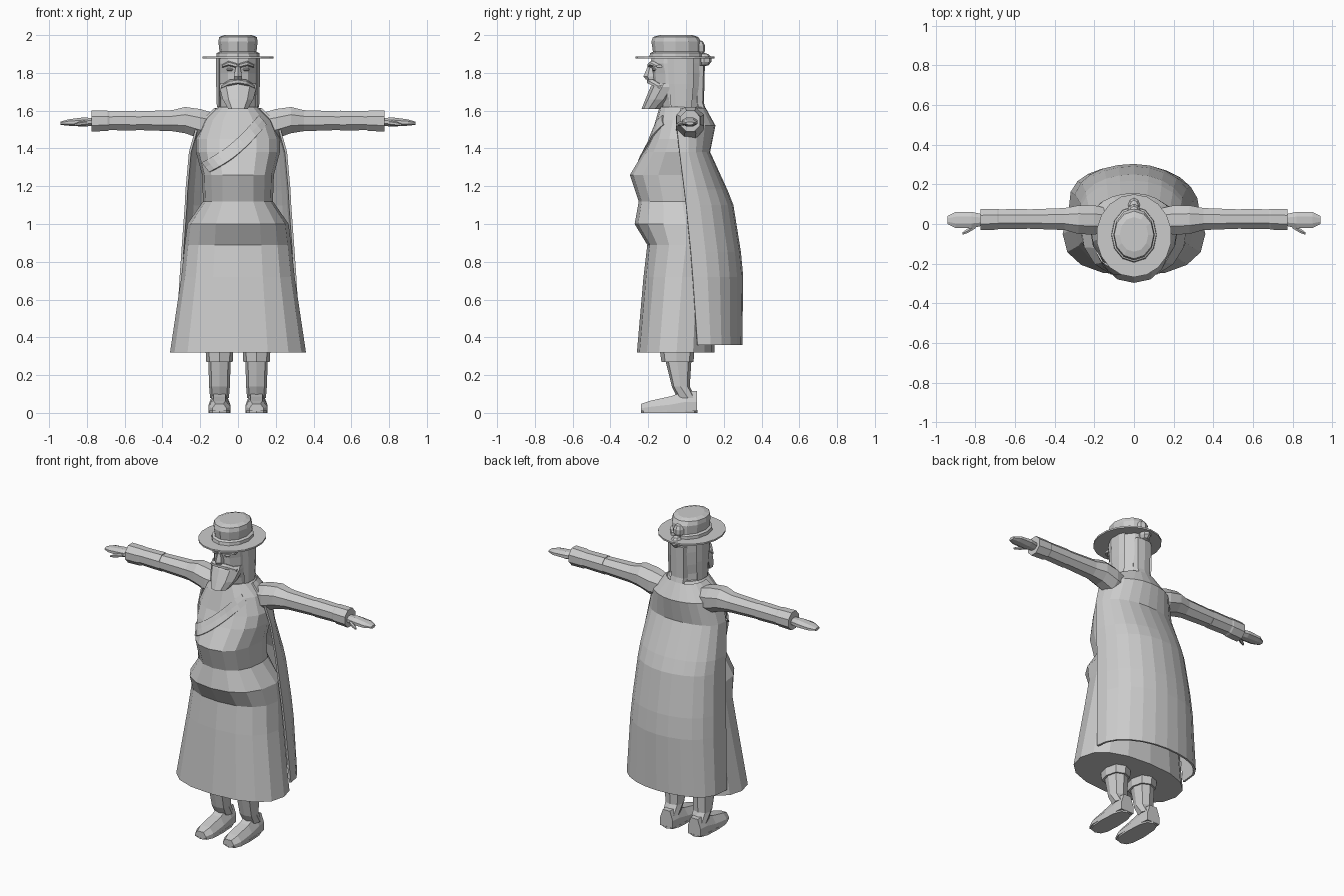
import bpy, bmesh, math
from mathutils import Vector
from mathutils.bvhtree import BVHTree

grey = bpy.data.materials.new("light_grey")
grey.diffuse_color = (0.6, 0.6, 0.6, 1)


def finish(name, bm, thickness=0):
    bmesh.ops.recalc_face_normals(bm, faces=bm.faces)
    me = bpy.data.meshes.new(name)
    bm.to_mesh(me)
    bm.free()
    me.materials.append(grey)
    ob = bpy.data.objects.new(name, me)
    bpy.context.collection.objects.link(ob)
    if thickness:
        mod = ob.modifiers.new("thickness", 'SOLIDIFY')
        mod.thickness = thickness
        mod.offset = 0
    return ob


def loft(name, rings, closed=True, thickness=0):
    """Skin a list of point rings; closed rings also get end caps."""
    bm = bmesh.new()
    vs = [[bm.verts.new(p) for p in r] for r in rings]
    n = len(vs[0])
    for a, b in zip(vs, vs[1:]):
        for i in range(n if closed else n - 1):
            j = (i + 1) % n
            bm.faces.new((a[i], a[j], b[j], b[i]))
    if closed:
        bm.faces.new(vs[0])
        bm.faces.new(vs[-1])
    return finish(name, bm, thickness)


def flat_ring(z, rx, yf, ym, yb, n=14, cx=0, p=1):
    """Horizontal ring with separate front and back depth; p below 1 is boxier."""
    pts = []
    for i in range(n):
        a = 2 * math.pi * i / n
        s, c = round(math.sin(a), 6), round(math.cos(a), 6)
        pts.append((cx + rx * math.copysign(abs(s) ** p, s),
                    ym + (yf - ym if c > 0 else yb - ym) * abs(c) ** p, z))
    return pts


def stack(name, rows, n=14, cx=0, p=1):
    return loft(name, [flat_ring(*r, n=n, cx=cx, p=p) for r in rows])


def limb(name, rows, s, n=8):
    """Loft along x: rows of x, y, z, depth radius, height radius."""
    rings = []
    for x, cy, cz, ry, rz in rows:
        angles = [2 * math.pi * (i + 0.5) / n for i in range(n)]
        rings.append([(s * x, cy + ry * math.cos(a), cz + rz * math.sin(a)) for a in angles])
    return loft(name, rings)


def ball(name, loc, size):
    bm = bmesh.new()
    bmesh.ops.create_uvsphere(bm, u_segments=8, v_segments=5, radius=1)
    for v in bm.verts:
        v.co = Vector(loc) + Vector(c * s for c, s in zip(v.co, size))
    return finish(name, bm)


# Long robe with belly folds
robe = stack("robe", [
    (.32, .36, -.26, -.05, .15), (.72, .30, -.225, -.02, .15),
    (.89, .282, -.205, 0, .15), (1.0, .268, -.272, 0, .15),
    (1.12, .185, -.25, -.02, .14), (1.26, .19, -.297, -.03, .11),
    (1.38, .222, -.225, -.02, .10), (1.45, .222, -.19, -.01, .11),
    (1.55, .18, -.16, 0, .11), (1.62, .105, -.14, -.02, .09)], n=16, p=.86)

# Cape: open half shell behind the shoulders, squarer on one side
cape = []
for z, rx, yf, yb in [(.36, .325, .06, .292), (.72, .303, .035, .297), (.85, .294, .025, .285),
                      (1.1, .276, .0, .245), (1.18, .272, -.01, .213), (1.38, .254, -.035, .122),
                      (1.52, .215, -.05, .15), (1.61, .12, -.03, .10)]:
    row = []
    for i in range(13):
        c, s = math.cos(math.pi * i / 12), abs(math.sin(math.pi * i / 12))
        row.append((rx * c, yf + (yb - yf) * s ** (.62 if c < -.01 else .9), z))
    cape.append(row)
loft("cape", cape, closed=False, thickness=.012)

# Sash laid diagonally over the chest
tree = BVHTree.FromPolygons([v.co for v in robe.data.vertices],
                            [p.vertices[:] for p in robe.data.polygons])
strip = []
for i in range(12):
    t = i / 11
    x, z = .13 - .30 * t, 1.55 - .25 * t - .03 * math.sin(math.pi * t)
    row = []
    for k in (-1, 0, 1):
        px, pz = x - .02 * k, z + .025 * k
        hit = tree.ray_cast(Vector((px, -1, pz)), Vector((0, 1, 0)))[0]
        row.append((px, (hit.y if hit else -.05) - .004, pz))
    strip.append(row)
loft("sash", strip, closed=False, thickness=.008)

# Head with hair falling to the collar
stack("head", [
    (1.57, .10, -.12, -.03, .085), (1.66, .10, -.14, -.04, .08),
    (1.72, .107, -.175, -.04, .085), (1.80, .108, -.18, -.04, .09),
    (1.85, .108, -.19, -.05, .09), (1.885, .105, -.18, -.05, .09)], n=12)
stack("back_hair", [(1.54, .05, .07, .10, .125), (1.64, .055, .03, .06, .095),
                    (1.84, .06, .03, .06, .10)], n=8, p=.6)
for s in (-1, 1):
    # Side locks, brows, eyes and moustache halves
    stack("side_lock", [(1.62, .014, -.08, -.03, .03), (1.74, .018, -.09, -.03, .04),
                        (1.88, .018, -.10, -.03, .04)], n=6, cx=s * .10)
    limb("brow", [(.005, -.185, 1.838, .022, .012), (.05, -.175, 1.85, .022, .013),
                  (.085, -.14, 1.835, .02, .008)], s, 6)
    limb("moustache", [(0, -.19, 1.755, .02, .014), (.045, -.175, 1.748, .022, .016),
                       (.09, -.13, 1.725, .02, .01)], s, 6)
    ball("eye", (s * .042, -.165, 1.818), (.02, .016, .009))

# Nose wedge and beard
stack("nose", [(1.765, .024, -.212, -.18, -.15), (1.78, .026, -.226, -.18, -.15),
               (1.845, .010, -.198, -.18, -.15)], n=6)
stack("beard", [(1.61, .055, -.235, -.18, -.13), (1.66, .085, -.215, -.14, -.07),
                (1.725, .104, -.188, -.10, -.03), (1.745, .10, -.175, -.09, -.03)], n=10)

# Hat: thin round brim, tapered crown, raised back and hair bun
stack("hat_brim", [(1.876, .19, -.268, -.06, .15), (1.886, .19, -.268, -.06, .15)], n=18)
stack("hat_crown", [(1.88, .115, -.195, -.055, .09), (1.905, .113, -.19, -.055, .088),
                    (1.912, .098, -.175, -.055, .08), (1.965, .104, -.183, -.055, .08),
                    (1.99, .10, -.175, -.055, .065), (2.0, .072, -.14, -.055, .035)], n=12)
ball("hat_back", (0, .07, 1.93), (.035, .033, .045))
ball("hair_bun", (0, .095, 1.87), (.035, .042, .036))

for s in (-1, 1):
    # Sleeve, cuff and hand
    limb("upper_sleeve", [(.12, .02, 1.52, .06, .07), (.20, .02, 1.53, .08, .085),
                          (.28, .022, 1.55, .078, .075), (.35, .025, 1.547, .06, .06),
                          (.55, .025, 1.547, .052, .053)], s)
    limb("fore_sleeve", [(.54, .025, 1.547, .055, .057), (.68, .025, 1.547, .053, .054),
                         (.69, .024, 1.546, .057, .058), (.775, .022, 1.545, .057, .060)], s)
    limb("hand", [(.76, .02, 1.54, .03, .022), (.82, .02, 1.54, .045, .026),
                  (.90, .02, 1.537, .044, .018), (.94, .02, 1.533, .022, .009)], s)
    limb("thumb", [(.80, -.01, 1.535, .014, .012), (.84, -.035, 1.53, .013, .011),
                   (.865, -.048, 1.525, .007, .006)], s, 6)

    # Trouser cuff, shin, boot and sole
    x = s * .098
    stack("trouser_cuff", [(.27, .07, -.13, -.05, .04), (.34, .074, -.14, -.05, .045)],
          n=8, cx=x, p=.8)
    stack("shin", [(.08, .05, -.045, .01, .05), (.14, .055, -.075, -.03, .02),
                   (.30, .06, -.115, -.05, .03)], n=8, cx=x, p=.8)
    boot = []
    for y, hw, zt in [(.058, .045, .115), (.0, .052, .118), (-.08, .057, .088),
                      (-.19, .058, .064), (-.238, .038, .048)]:
        boot.append([(x - hw, y, .01), (x + hw, y, .01), (x + hw, y, .5 * zt),
                     (x + .55 * hw, y, zt), (x - .55 * hw, y, zt), (x - hw, y, .5 * zt)])
    loft("boot", boot)
    stack("boot_sole", [(0, .059, -.238, -.10, .06), (.014, .059, -.238, -.10, .06)],
          n=12, cx=x, p=.7)
